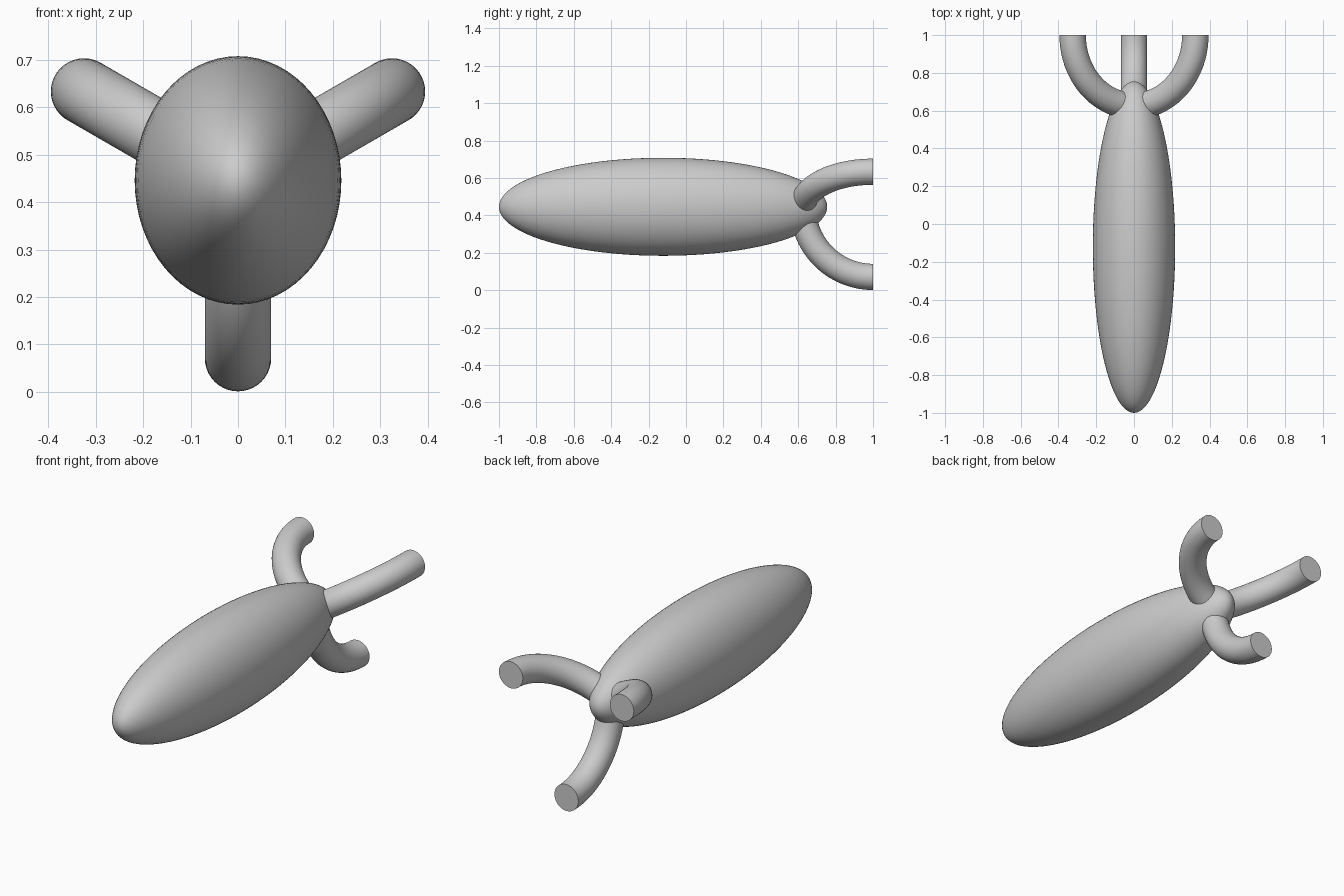
import bpy, bmesh, math
from mathutils import Matrix, Vector

cube = bpy.data.objects.get("Cube")
if cube:
    bpy.data.objects.remove(cube, do_unlink=True)

AXIS_Z = 0.446      # height of the body's long axis
BEND = 0.375        # bend radius of the arms
TUBE = 0.07         # arm thickness radius

grey = bpy.data.materials.new("plain_grey")
grey.use_nodes = True
colour = (0.6, 0.6, 0.6, 1.0)
grey.diffuse_color = colour
grey.node_tree.nodes["Principled BSDF"].inputs["Base Color"].default_value = colour


def finish(name, bm):
    """Turn a bmesh into a smooth-shaded object with sharp edges kept."""
    bmesh.ops.recalc_face_normals(bm, faces=bm.faces)
    mesh = bpy.data.meshes.new(name)
    bm.to_mesh(mesh)
    bm.free()
    mesh.materials.append(grey)
    obj = bpy.data.objects.new(name, mesh)
    bpy.context.collection.objects.link(obj)
    bpy.ops.object.select_all(action='DESELECT')
    obj.select_set(True)
    bpy.context.view_layer.objects.active = obj
    bpy.ops.object.shade_smooth_by_angle(angle=math.radians(40))
    return obj


# Body: long ellipsoid with its poles at the front and back
bm = bmesh.new()
bmesh.ops.create_uvsphere(bm, u_segments=64, v_segments=48, radius=1.0)
bmesh.ops.rotate(bm, verts=bm.verts, matrix=Matrix.Rotation(math.pi / 2, 3, 'X'))
bmesh.ops.scale(bm, verts=bm.verts, vec=(0.218, 0.8775, 0.262))
bmesh.ops.translate(bm, verts=bm.verts, vec=(0, -0.1225, AXIS_Z))
finish("body", bm)


# Arms: quarter-circle tubes fanning out of the rear, cut flat at the back
def arm(name, degrees):
    a = math.radians(degrees)
    out = Vector((math.cos(a), 0, math.sin(a)))
    centre = Vector((0, 1, AXIS_Z))
    bm = bmesh.new()
    ring = bmesh.ops.create_circle(
        bm, segments=40, radius=TUBE,
        matrix=Matrix.Translation(centre + out * BEND) @ Matrix.Rotation(math.pi / 2, 4, 'X'))
    edges = list({e for v in ring["verts"] for e in v.link_edges})
    bmesh.ops.spin(bm, geom=ring["verts"] + edges, cent=centre,
                   axis=out.cross(Vector((0, -1, 0))), angle=math.pi / 2, steps=28)
    bmesh.ops.holes_fill(bm, edges=[e for e in bm.edges if e.is_boundary], sides=0)
    return finish(name, bm)


for name, degrees in (("left_arm", 30), ("right_arm", 150), ("lower_arm", 270)):
    arm(name, degrees)
